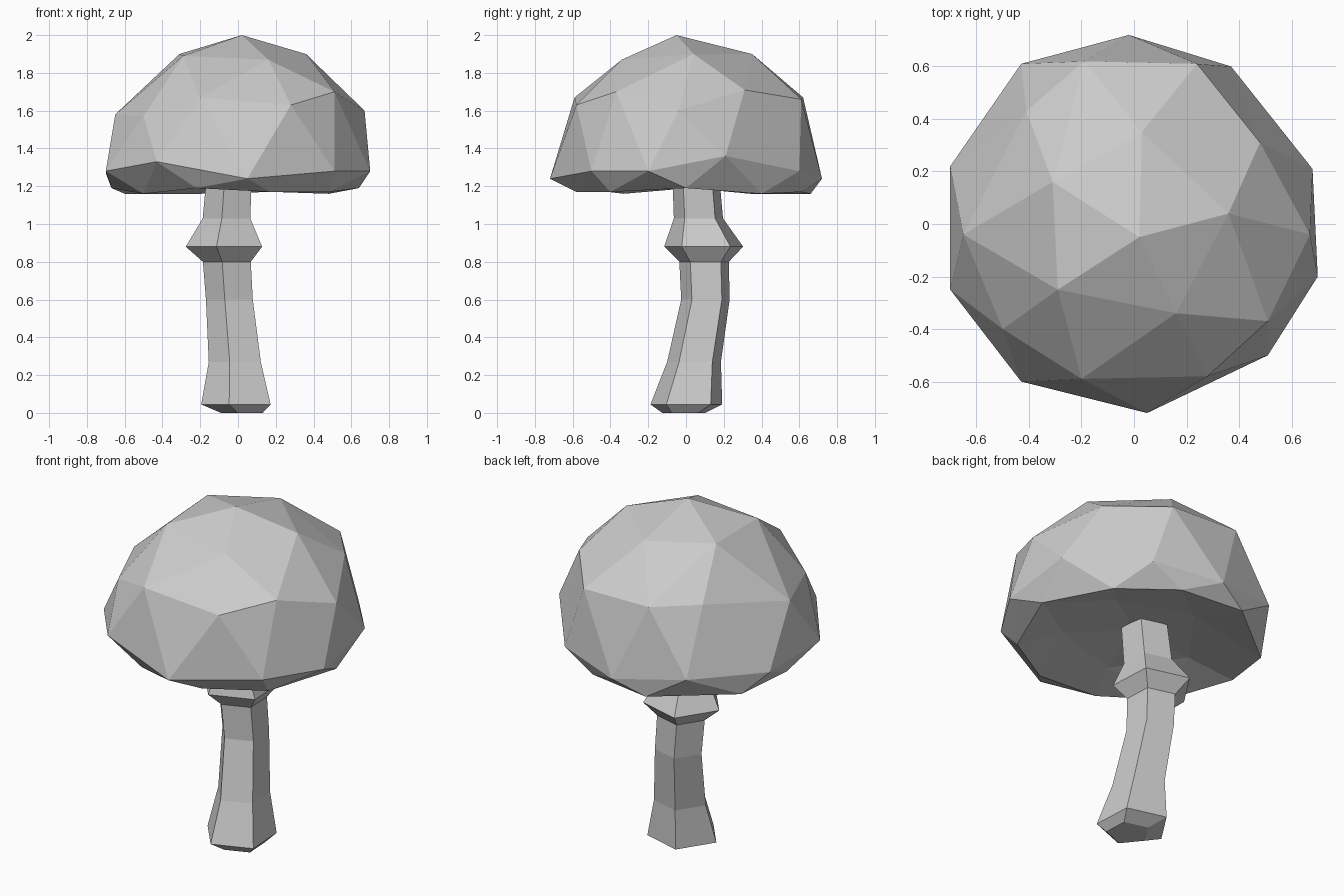
import bpy
import bmesh
from math import atan2, cos, sin, tau, radians

default_cube = bpy.data.objects.get("Cube")
if default_cube:
    bpy.data.objects.remove(default_cube, do_unlink=True)

# One plain grey for the whole mushroom
GREY = (0.6, 0.6, 0.6, 1.0)
grey = bpy.data.materials.new("plain grey")
grey.use_nodes = True
grey.diffuse_color = GREY
for node in grey.node_tree.nodes:
    if node.type == 'BSDF_PRINCIPLED':
        node.inputs["Base Color"].default_value = GREY


def make_object(name, bm):
    """Turn a bmesh into a flat-shaded object using the grey material."""
    bmesh.ops.recalc_face_normals(bm, faces=bm.faces[:])
    mesh = bpy.data.meshes.new(name)
    bm.to_mesh(mesh)
    bm.free()
    mesh.materials.append(grey)
    obj = bpy.data.objects.new(name, mesh)
    bpy.context.scene.collection.objects.link(obj)
    return obj


def ring_between(bm, low, high, start):
    """Vertices in a height band, counterclockwise from the start angle."""
    band = [v for v in bm.verts if low < v.co.z < high]
    turn = lambda v: (atan2(v.co.y, v.co.x) - start + 0.05) % tau
    return sorted(band, key=turn)


# Cap: a coarse icosphere pulled ring by ring into a lumpy dome (centimetres)
crown = [(36, 4, 190), (3, 35, 190), (-31, 16, 190), (-29, -25, 189), (16, -34, 187)]
shoulder = [(67, -4, 160), (48, 31, 171), (24, 61, 166), (-19, 62, 167),
            (-41, 43, 167), (-65, -4, 158), (-50, -40, 157), (-20, -59, 167),
            (28, -58, 163), (51, -37, 170)]
rim = [(68, 21, 136), (37, 60, 128), (-2, 72, 124), (-43, 61, 130),
       (-70, 22, 127), (-70, -25, 128), (-43, -60, 133), (5, -72, 124),
       (51, -50, 128), (70, -20, 128)]
lip = [(64, 0, 119), (48, 40, 116), (18, 61, 117), (-20, 66, 116),
       (-60, 34, 116), (-67, 2, 119), (-50, -33, 116), (-22, -58, 119),
       (17, -58, 117), (48, -40, 117)]
# The underside rises gently towards the stem
gills = [(38 * cos(radians(36 + 72 * i)), 38 * sin(radians(36 + 72 * i)), 123)
         for i in range(5)]

bm = bmesh.new()
bmesh.ops.create_icosphere(bm, subdivisions=2, radius=1)
first = ring_between(bm, 0.7, 0.95, 0)[0]
start = atan2(first.co.y, first.co.x)
bands = [(0.95, 2, [(2, -5, 200)]), (0.7, 0.95, crown), (0.3, 0.7, shoulder),
         (-0.3, 0.3, rim), (-0.7, -0.3, lip), (-0.95, -0.7, gills),
         (-2, -0.95, [(0, 0, 126)])]
rings = [(ring_between(bm, low, high, start), points) for low, high, points in bands]
for verts, points in rings:
    for vert, point in zip(verts, points):
        vert.co = [c / 100 for c in point]
make_object("mushroom_cap", bm)

# Stem: five-sided rings along a bent axis, flaring into a collar
SIDES = 5
PHASE = radians(39)
stem_rings = [  # x, y, z, radius
    (0.03, -0.01, 0, 0.12), (0.005, 0.005, 0.045, 0.2), (-0.005, 0.045, 0.27, 0.15),
    (-0.035, 0.105, 0.6, 0.135), (-0.048, 0.098, 0.8, 0.138),
    (-0.057, 0.097, 0.88, 0.22), (-0.05, 0.068, 1.03, 0.137),
    (-0.035, 0.053, 1.27, 0.13)]

bm = bmesh.new()
loops = []
for x, y, z, radius in stem_rings:
    angles = [PHASE + tau * i / SIDES for i in range(SIDES)]
    loops.append([bm.verts.new((x + radius * cos(a), y + radius * sin(a), z))
                  for a in angles])
for lower, upper in zip(loops, loops[1:]):
    for i in range(SIDES):
        j = (i + 1) % SIDES
        bm.faces.new((lower[i], lower[j], upper[j], upper[i]))
bm.faces.new(loops[0][::-1])
bm.faces.new(loops[-1])
make_object("mushroom_stem", bm)
